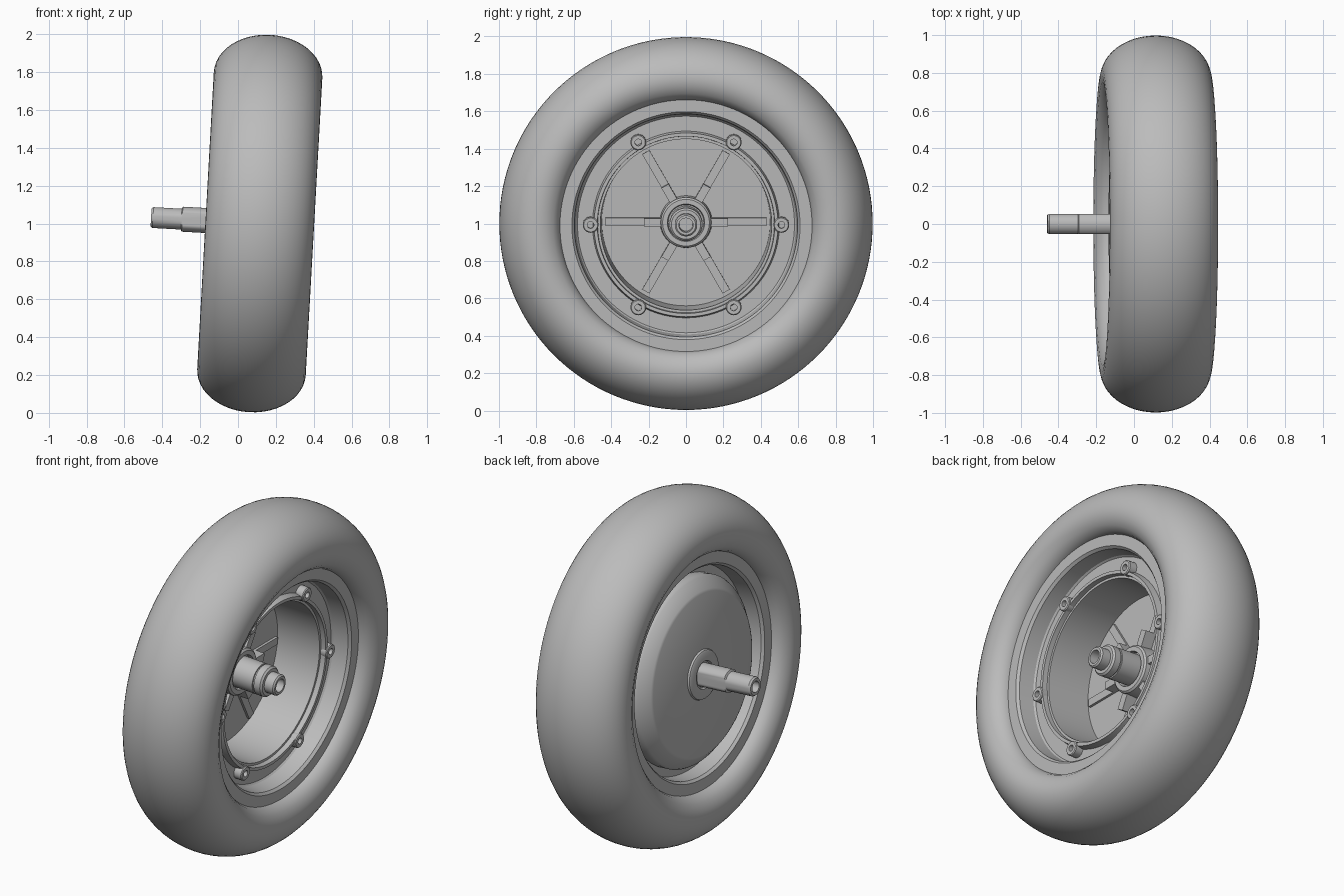
import bpy, bmesh
from math import pi, sin, cos, radians
from mathutils import Matrix, Vector

cube = bpy.data.objects.get("Cube")
if cube:
    bpy.data.objects.remove(cube, do_unlink=True)

# The whole wheel leans slightly about the y axis
PLACE = Matrix.Translation((0.115, 0, 1)) @ Matrix.Rotation(radians(3.2), 4, 'Y')

grey = bpy.data.materials.new("plain_grey")
grey.use_nodes = True
COLOUR = (0.5, 0.5, 0.5, 1)
grey.diffuse_color = COLOUR
grey.node_tree.nodes["Principled BSDF"].inputs["Base Color"].default_value = COLOUR


def finish(name, bm, local=Matrix(), angle=30):
    bmesh.ops.recalc_face_normals(bm, faces=bm.faces)
    bm.transform(PLACE @ local)
    mesh = bpy.data.meshes.new(name)
    bm.to_mesh(mesh)
    bm.free()
    mesh.materials.append(grey)
    ob = bpy.data.objects.new(name, mesh)
    bpy.context.collection.objects.link(ob)
    bpy.ops.object.select_all(action='DESELECT')
    ob.select_set(True)
    bpy.context.view_layer.objects.active = ob
    bpy.ops.object.shade_smooth_by_angle(angle=radians(angle))
    return ob


def lathe(profile, steps, closed=False):
    """Revolve (axial, radius) points about the x axis."""
    bm = bmesh.new()
    vs = [bm.verts.new((a, 0, r)) for a, r in profile]
    edges = [bm.edges.new(p) for p in zip(vs, vs[1:])]
    if closed:
        edges.append(bm.edges.new((vs[-1], vs[0])))
    bmesh.ops.spin(bm, geom=vs + edges, cent=(0, 0, 0), axis=(1, 0, 0),
                   angle=2 * pi, steps=steps)
    bmesh.ops.remove_doubles(bm, verts=bm.verts, dist=0.0001)
    return bm


def block(lo, hi):
    bm = bmesh.new()
    bmesh.ops.create_cube(bm, size=1)
    lo, hi = Vector(lo), Vector(hi)
    for v in bm.verts:
        v.co = (lo + hi) / 2 + v.co * (hi - lo)
    return bm


# Tyre: elliptical crown with tucked-in sidewalls
crown = [(0.287 * cos(t), 0.785 + 0.213 * sin(t))
         for t in (pi * i / 24 for i in range(25))]
wall = [(0.282, 0.75), (0.262, 0.71), (0.235, 0.685), (0.2, 0.672)]
tyre = [(-a, r) for a, r in wall[::-1]]
tyre = wall[::-1] + crown + [(-a, r) for a, r in wall]
finish("tyre", lathe(tyre, 128, closed=True), angle=40)

# Rim with hollow drum on one side and chamfered cover on the other
hub = [(-0.17, 0), (-0.17, 0.45), (0.1, 0.458), (0.1, 0.472), (0.13, 0.474),
       (0.13, 0.492), (0.09, 0.5), (0.09, 0.58), (0.1, 0.588), (0.19, 0.597),
       (0.205, 0.61), (0.205, 0.675),
       (-0.205, 0.675), (-0.205, 0.61), (-0.19, 0.597), (-0.1, 0.588),
       (-0.1, 0.54), (-0.15, 0.54), (-0.168, 0.53), (-0.218, 0.475),
       (-0.225, 0.462), (-0.225, 0)]
finish("rim_and_drum", lathe(hub, 128))

# Raised boss around the axle on the cover
boss = [(-0.22, 0.145), (-0.235, 0.138), (-0.24, 0.128), (-0.24, 0.08),
        (-0.226, 0.075), (-0.226, 0)]
finish("cover_boss", lathe(boss, 48))

# Inner collar on the drum floor
collar = [(-0.17, 0.14), (-0.09, 0.135), (-0.08, 0.125), (-0.08, 0.1),
          (-0.1, 0.095), (-0.1, 0)]
finish("inner_collar", lathe(collar, 48))

# Outer axle: thick flatted length, slim hollow tip
outer = [(-0.2, 0.066), (-0.41, 0.066), (-0.415, 0.055), (-0.565, 0.055),
         (-0.575, 0.048), (-0.575, 0.032), (-0.53, 0.03), (-0.53, 0)]
bm = lathe(outer, 48)
for v in bm.verts:
    v.co.y = max(-0.054, min(0.054, v.co.y))
finish("outer_axle", bm)

# Inner axle: stepped hollow stub
inner = [(-0.15, 0.088), (0.04, 0.088), (0.04, 0.08), (0.05, 0.08),
         (0.05, 0.088), (0.09, 0.088), (0.1, 0.078), (0.1, 0.06),
         (0.155, 0.06), (0.163, 0.052), (0.163, 0.038), (0.08, 0.036), (0.08, 0)]
finish("inner_axle", lathe(inner, 48))

# Six spokes on the drum floor and six screw lugs round its mouth
lug = [(0.08, 0.042), (0.135, 0.042), (0.14, 0.037), (0.14, 0.018),
       (0.1, 0.018), (0.1, 0)]
for i in range(6):
    turn = Matrix.Rotation(i * pi / 3, 4, 'X')
    finish(f"spoke_block_{i + 1}", block((-0.18, 0.11, -0.022), (-0.1, 0.225, 0.022)), turn)
    finish(f"spoke_rib_{i + 1}", block((-0.18, 0.2, -0.022), (-0.155, 0.43, 0.022)), turn)
    finish(f"screw_lug_{i + 1}", lathe(lug, 24), turn @ Matrix.Translation((0, 0.51, 0)))
